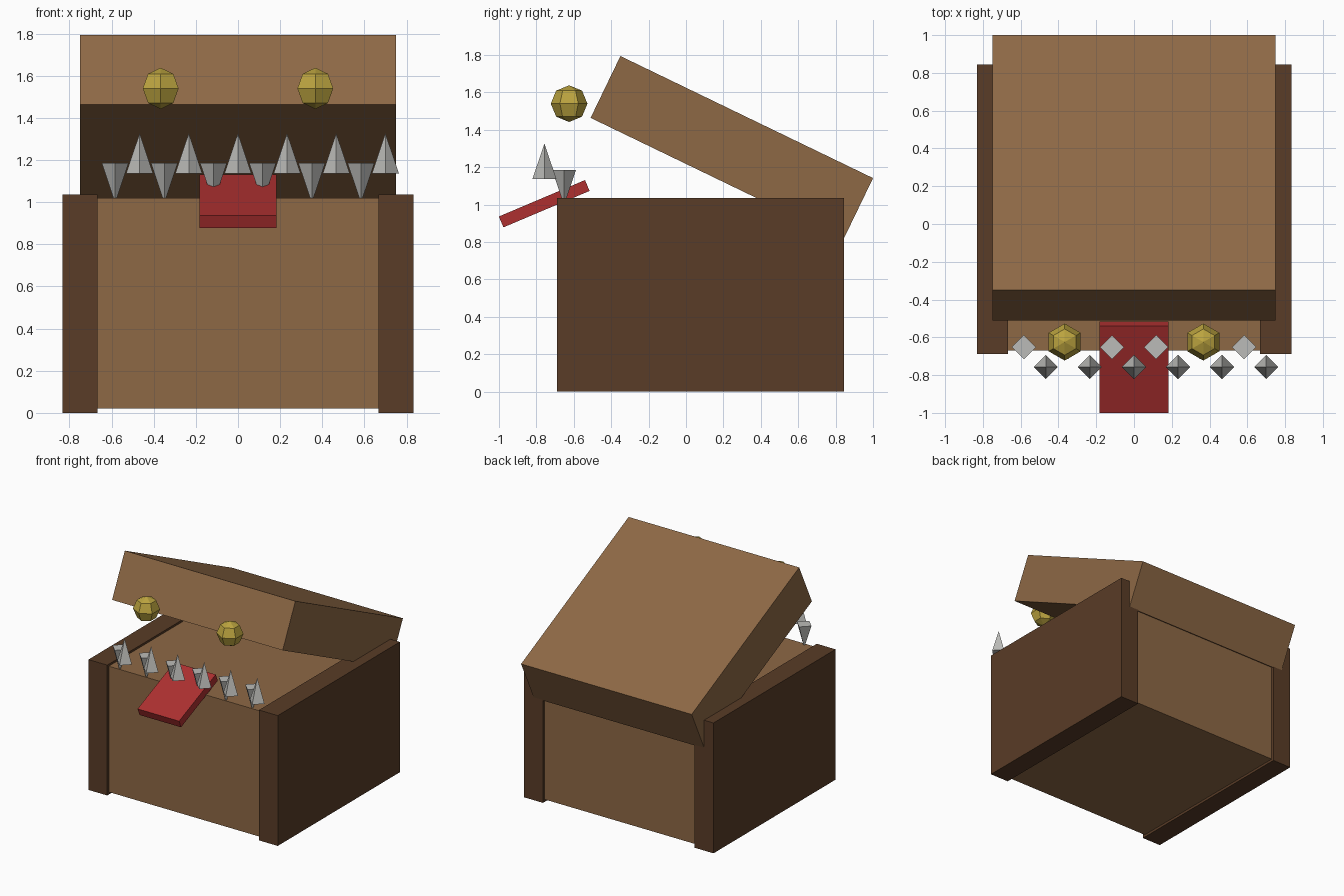
import bpy, bmesh
from math import sin, cos, pi
from mathutils import Matrix, Vector

if "Cube" in bpy.data.objects:
    bpy.data.objects.remove(bpy.data.objects["Cube"])


def material(name, rgb):
    m = bpy.data.materials.new(name)
    m.diffuse_color = (*rgb, 1)
    m.use_nodes = True
    m.node_tree.nodes["Principled BSDF"].inputs["Base Color"].default_value = m.diffuse_color
    return m


WOOD = material("wood", (0.27, 0.14, 0.06))
DARK_WOOD = material("dark_wood", (0.10, 0.045, 0.02))
RED = material("red", (0.42, 0.03, 0.03))
GOLD = material("gold", (0.50, 0.37, 0.05))
IVORY = material("ivory", (0.5, 0.5, 0.48))


def finish(name, bm, loc, tilt, mat):
    bmesh.ops.recalc_face_normals(bm, faces=bm.faces)
    me = bpy.data.meshes.new(name)
    bm.to_mesh(me)
    bm.free()
    me.materials.append(mat)
    ob = bpy.data.objects.new(name, me)
    ob.location = loc
    ob.rotation_euler.x = tilt
    bpy.context.collection.objects.link(ob)
    return ob


def box(name, loc, size, mat, tilt=0):
    bm = bmesh.new()
    bmesh.ops.create_cube(bm, size=1, matrix=Matrix.Diagonal((*size, 1)))
    return finish(name, bm, loc, tilt, mat)


def lathe(name, loc, profile, sides, mat):
    """Turn (radius, z) points around z, with one corner facing the front."""
    bm = bmesh.new()
    rings = []
    for r, z in profile:
        n = sides if r > 0 else 1
        angles = [2 * pi * i / sides - pi / 2 for i in range(n)]
        rings.append([bm.verts.new((r * cos(a), r * sin(a), z)) for a in angles])
    for a, b in zip(rings, rings[1:]):
        for i in range(sides):
            j = (i + 1) % sides
            corners = [a[i % len(a)], a[j % len(a)], b[j % len(b)], b[i % len(b)]]
            bm.faces.new(list(dict.fromkeys(corners)))
    for ring in (rings[0], rings[-1]):
        if len(ring) > 1:
            bm.faces.new(ring)
    return finish(name, bm, loc, 0, mat)


# Chest body and tilted open lid
box("chest_body", (0, 0.077, 0.52), (1.5, 1.494, 1.0), WOOD)
box("lid", (0, 0.245, 1.303), (1.5, 1.5, 0.367), WOOD, -0.45)

# Side panels and eyes
R = 0.098
eye = [(R * cos(k * pi / 4) if abs(k) < 2 else 0, R * sin(k * pi / 4)) for k in range(-2, 3)]
for side, s in (("left", -1), ("right", 1)):
    box(f"side_panel_{side}", (s * 0.75, 0.077, 0.518), (0.165, 1.533, 1.036), DARK_WOOD)
    lathe(f"eye_{side}", (s * 0.367, -0.625, 1.54), eye, 6, GOLD)

# Tongue hanging over the front edge
box("tongue", (0, -0.758, 1.005), (0.365, 0.5, 0.063), RED, 0.4)

# Two staggered rows of four-sided teeth
for i in range(6):
    lathe(f"upper_tooth_{i}", (-0.583 + i * 0.2333, -0.652, 1.186),
          [(0.064, 0), (0, -0.19)], 4, IVORY)
    lathe(f"lower_tooth_{i}", (-0.467 + i * 0.2333, -0.757, 1.137),
          [(0.064, 0), (0, 0.19)], 4, IVORY)
